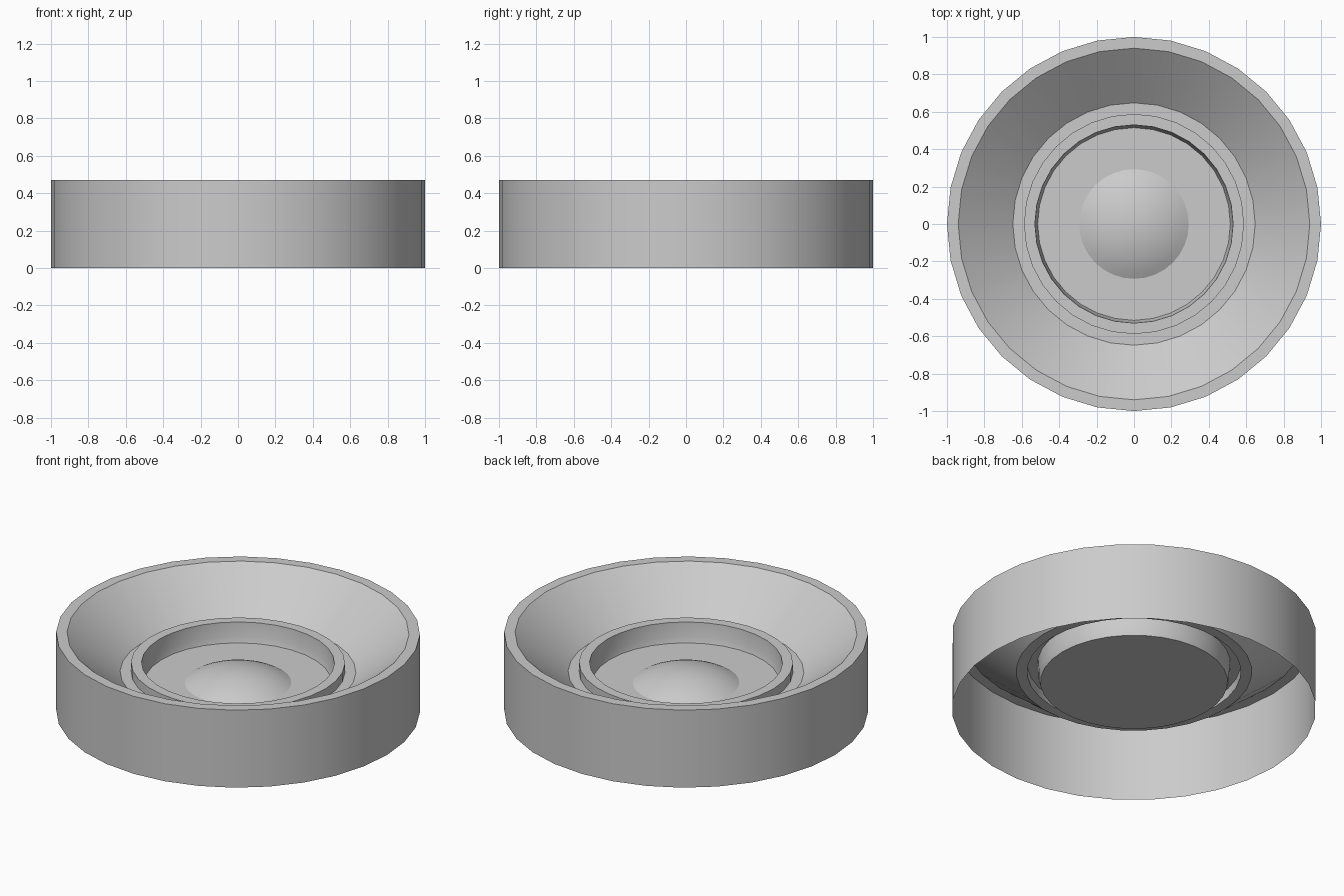
import bpy, bmesh, math

if "Cube" in bpy.data.objects:
    bpy.data.objects.remove(bpy.data.objects["Cube"])

SIDES = 32


def lathe(name, profile):
    """Revolve (radius, z) points around z; a zero radius closes with a fan."""
    bm = bmesh.new()
    rings = []
    for r, z in profile:
        if r == 0:
            rings.append([bm.verts.new((0, 0, z))] * SIDES)
        else:
            rings.append([bm.verts.new((r * math.cos(2 * math.pi * i / SIDES),
                                        r * math.sin(2 * math.pi * i / SIDES), z))
                          for i in range(SIDES)])
    for a, b in zip(rings, rings[1:]):
        for i in range(SIDES):
            j = (i + 1) % SIDES
            quad = [a[i], a[j], b[j], b[i]]
            bm.faces.new(list(dict.fromkeys(quad)))
    mesh = bpy.data.meshes.new(name)
    bm.to_mesh(mesh)
    bm.free()
    ob = bpy.data.objects.new(name, mesh)
    bpy.context.collection.objects.link(ob)
    bpy.ops.object.select_all(action='DESELECT')
    ob.select_set(True)
    bpy.context.view_layer.objects.active = ob
    bpy.ops.object.shade_smooth_by_angle(angle=math.radians(18))
    return ob


# Open-bottomed shell: outer wall, rim, sloped funnel, raised collar, cup floor
lathe("housing", [
    (1.0, 0), (1.0, 0.47), (0.94, 0.47),
    (0.648, 0.237), (0.588, 0.237),
    (0.588, 0.292), (0.53, 0.292),
    (0.525, 0.207), (0.515, 0.172), (0, 0.172),
])

# Shallow dome on the cup floor
R, H, Z, STEPS = 0.293, 0.08, 0.172, 8
radius = (R * R + H * H) / (2 * H)
edge = math.asin(R / radius)
dome = []
for k in range(STEPS):
    t = edge * (1 - k / STEPS)
    dome.append((radius * math.sin(t), Z + H - radius * (1 - math.cos(t))))
lathe("centre_dome", dome + [(0, Z + H)])
